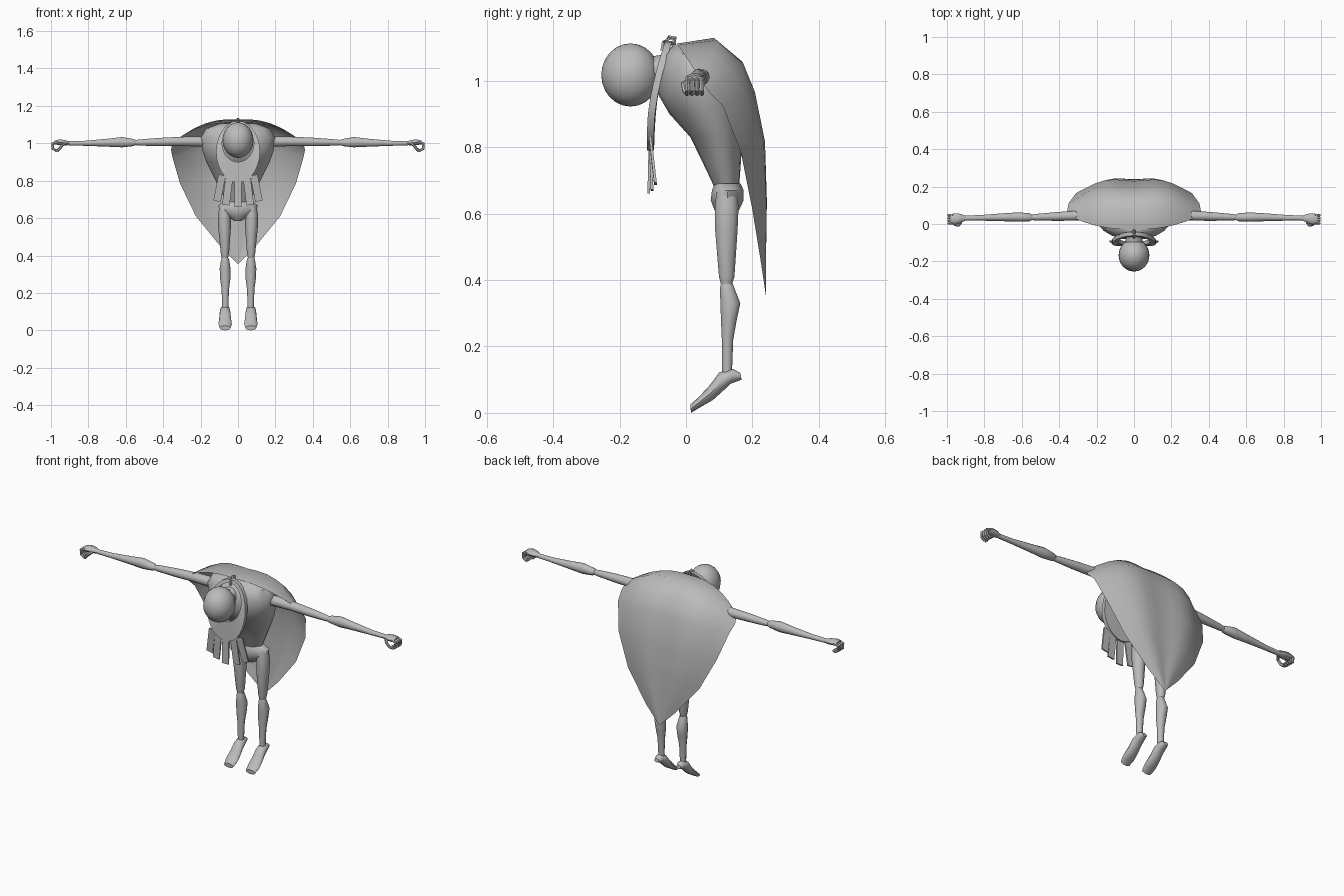
import bpy, bmesh, math
from mathutils import Vector as V

grey = bpy.data.materials.new("plain grey")
grey.diffuse_color = (0.5, 0.5, 0.5, 1)


def finish(name, bm, mirror=False, angle=40, recalc=True):
    if recalc:
        bmesh.ops.recalc_face_normals(bm, faces=bm.faces)
    me = bpy.data.meshes.new(name)
    bm.to_mesh(me)
    bm.free()
    ob = bpy.data.objects.new(name, me)
    bpy.context.collection.objects.link(ob)
    me.materials.append(grey)
    bpy.ops.object.select_all(action='DESELECT')
    bpy.context.view_layer.objects.active = ob
    ob.select_set(True)
    bpy.ops.object.shade_smooth_by_angle(angle=math.radians(angle))
    if mirror:
        m = ob.modifiers.new("mirror", 'MIRROR')
        m.use_clip = False
        m.use_mirror_merge = False
    return ob


def loft(bm, rings, n=12):
    """Skin closed elliptical rings given as (centre, u, v)."""
    loops = []
    for c, u, v in rings:
        loops.append([bm.verts.new(V(c) + V(u) * math.cos(2 * math.pi * i / n)
                                   + V(v) * math.sin(2 * math.pi * i / n)) for i in range(n)])
    for a, b in zip(loops, loops[1:]):
        for i in range(n):
            j = (i + 1) % n
            bm.faces.new((a[i], a[j], b[j], b[i]))
    bm.faces.new(loops[0])
    bm.faces.new(loops[-1])


def upright(name, secs, n=12, mirror=False):
    """Sections (z, y front, y back, x centre, x radius)."""
    bm = bmesh.new()
    loft(bm, [((x, (a + b) / 2, z), (r, 0, 0), (0, (b - a) / 2, 0)) for z, a, b, x, r in secs], n)
    return finish(name, bm, mirror)


def sideways(name, secs, n=10):
    """Sections (x, y, z, y radius, z radius), mirrored."""
    bm = bmesh.new()
    loft(bm, [((x, y, z), (0, ry, 0), (0, 0, rz)) for x, y, z, ry, rz in secs], n)
    return finish(name, bm, True)


def tube(bm, pts, r, n=6):
    pts = [V(p) for p in pts]
    rings = []
    for i, p in enumerate(pts):
        d = (pts[min(i + 1, len(pts) - 1)] - pts[max(i - 1, 0)]).normalized()
        side = V((0, 1, 0)) if abs(d.y) < 0.8 else V((0, 0, 1))
        u = d.cross(side).normalized()
        rings.append((p, u * r, d.cross(u) * r))
    loft(bm, rings, n)


# head and neck
bm = bmesh.new()
bmesh.ops.create_uvsphere(bm, u_segments=16, v_segments=12, radius=1)
bmesh.ops.scale(bm, vec=(0.083, 0.088, 0.095), verts=bm.verts)
bmesh.ops.translate(bm, vec=(0, -0.167, 1.017), verts=bm.verts)
finish("head", bm)
bm = bmesh.new()
tube(bm, [(0, -0.14, 1.02), (0, -0.03, 1.04)], 0.045, 12)
finish("neck", bm)

# stooping torso and hips
upright("torso", [(0.68, 0.085, 0.16, 0, 0.06), (0.75, 0.052, 0.165, 0, 0.095),
                  (0.83, 0.013, 0.17, 0, 0.135), (0.90, -0.05, 0.175, 0, 0.17),
                  (0.96, -0.085, 0.17, 0, 0.19), (1.03, -0.085, 0.15, 0, 0.2),
                  (1.08, -0.068, 0.11, 0, 0.17), (1.105, -0.04, 0.07, 0, 0.1)], 20)
upright("hips", [(0.69, 0.085, 0.165, 0, 0.075), (0.67, 0.077, 0.175, 0, 0.105),
                 (0.64, 0.073, 0.175, 0, 0.1), (0.61, 0.085, 0.16, 0, 0.055),
                 (0.585, 0.105, 0.145, 0, 0.02)], 14)

# legs
upright("thigh", [(0.665, 0.09, 0.155, 0.07, 0.028), (0.62, 0.085, 0.16, 0.073, 0.034),
                  (0.55, 0.086, 0.157, 0.072, 0.034), (0.41, 0.098, 0.147, 0.07, 0.022),
                  (0.388, 0.104, 0.14, 0.07, 0.017)], 10, True)
upright("shin", [(0.388, 0.104, 0.142, 0.069, 0.018), (0.375, 0.101, 0.147, 0.069, 0.022),
                 (0.33, 0.102, 0.165, 0.069, 0.029), (0.28, 0.104, 0.154, 0.068, 0.028),
                 (0.22, 0.107, 0.143, 0.068, 0.02), (0.12, 0.108, 0.139, 0.068, 0.016)], 10, True)
bm = bmesh.new()
rings = []
for ty, tz, by, bz, r in [(0.164, 0.12, 0.167, 0.1, 0.014), (0.14, 0.133, 0.135, 0.088, 0.026),
                          (0.10, 0.122, 0.107, 0.062, 0.029), (0.072, 0.084, 0.08, 0.038, 0.032),
                          (0.04, 0.049, 0.045, 0.018, 0.036), (0.013, 0.025, 0.015, 0.0, 0.029)]:
    rings.append(((0.069, (ty + by) / 2, (tz + bz) / 2), (r, 0, 0), (0, (ty - by) / 2, (tz - bz) / 2)))
loft(bm, rings, 12)
finish("foot", bm, True)

# arms held straight out
sideways("upper_arm", [(0.15, 0.045, 1.01, 0.03, 0.03), (0.3, 0.045, 1.01, 0.027, 0.026),
                       (0.42, 0.04, 1.007, 0.023, 0.023), (0.53, 0.036, 1.004, 0.017, 0.017),
                       (0.56, 0.035, 1.003, 0.012, 0.012)])
sideways("forearm", [(0.545, 0.035, 1.004, 0.014, 0.014), (0.56, 0.036, 1.004, 0.022, 0.02),
                     (0.62, 0.037, 1.006, 0.025, 0.029), (0.7, 0.036, 1.003, 0.021, 0.022),
                     (0.82, 0.033, 1.0, 0.015, 0.014), (0.91, 0.031, 1.0, 0.013, 0.012)])
sideways("palm", [(0.9, 0.031, 1.0, 0.012, 0.01), (0.925, 0.03, 1.003, 0.024, 0.015),
                  (0.955, 0.027, 1.006, 0.03, 0.016), (0.98, 0.026, 1.004, 0.027, 0.011)])
bm = bmesh.new()
for i in range(4):
    y = 0.004 + i * 0.0145
    tube(bm, [(0.965, y, 1.008), (0.992, y, 0.998), (0.99, y, 0.972),
              (0.972, y, 0.961), (0.96, y, 0.969)], 0.0075)
tube(bm, [(0.925, 0.01, 1.0), (0.94, -0.008, 0.99), (0.955, -0.004, 0.97), (0.965, 0.006, 0.96)], 0.008)
finish("fingers", bm, True)

# cape: rows (y mid, z mid, half width, y edge, z edge)
rows = [(-0.03, 1.11, 0.33, 0.035, 1.02), (0.08, 1.128, 0.35, 0.045, 1.0),
        (0.165, 1.06, 0.358, 0.07, 0.965), (0.2, 0.97, 0.35, 0.11, 0.925),
        (0.23, 0.82, 0.31, 0.165, 0.785), (0.237, 0.64, 0.225, 0.2, 0.61),
        (0.238, 0.48, 0.095, 0.226, 0.45), (0.24, 0.355, 0.002, 0.24, 0.356)]
bm = bmesh.new()
N = 12
grid = []
for k, (yc, zc, w, ye, ze) in enumerate(rows):
    row = []
    for i in range(N + 1):
        t = 2 * i / N - 1
        a = abs(t)
        bump = 0.02 * math.sin(math.pi * a) ** 2 * (w / 0.36) * (k > 0)
        row.append(bm.verts.new((w * t, yc + (ye - yc) * a ** 2.3 + bump,
                                 zc + (ze - zc) * a ** 2.2 + (0.006 * math.sin(math.pi * a) if k < 2 else 0))))
    grid.append(row)
for a, b in zip(grid, grid[1:]):
    for i in range(N):
        bm.faces.new((a[i], b[i], b[i + 1], a[i + 1]))
finish("cape", bm, angle=60, recalc=False)


# collar ring hanging around the neck, widest at the bottom
def collar_y(z):
    return -0.108 + 0.055 * max(0, (z - 0.86) / 0.26) ** 1.6


bm = bmesh.new()
M = 28
loops = []
for i in range(M):
    a = 2 * math.pi * i / M
    xo, zo = 0.117 * math.sin(a), 0.955 + 0.165 * math.cos(a)
    xi, zi = 0.085 * math.sin(a), 1.0 + 0.1 * math.cos(a)
    loops.append([bm.verts.new((x, collar_y(z) + d, z))
                  for x, z, d in ((xo, zo, -0.009), (xi, zi, -0.009), (xi, zi, 0.012), (xo, zo, 0.012))])
for i in range(M):
    a, b = loops[i], loops[(i + 1) % M]
    for j in range(4):
        k = (j + 1) % 4
        bm.faces.new((a[j], b[j], b[k], a[k]))
finish("collar", bm)

# hanging strips under the collar
bm = bmesh.new()
for x0, x1, z1, y1 in [(-0.085, -0.112, 0.69, -0.092), (-0.045, -0.065, 0.67, -0.102),
                       (0, 0, 0.66, -0.112), (0.045, 0.065, 0.67, -0.102), (0.085, 0.112, 0.69, -0.092)]:
    top, end = V((x0, -0.108, 0.83)), V((x1, y1, z1))
    d = (end - top).normalized()
    side = V((-d.z, 0, d.x)).normalized() * 0.02
    vs = [[bm.verts.new(p + side * s + V((0, t, 0))) for s, t in ((-1, -0.004), (1, -0.004), (1, 0.004), (-1, 0.004))]
          for p in (top, end)]
    for j in range(4):
        k = (j + 1) % 4
        bm.faces.new((vs[0][j], vs[0][k], vs[1][k], vs[1][j]))
    bm.faces.new(vs[0])
    bm.faces.new(vs[1])
finish("collar_strips", bm, angle=20)

# tied loop at the nape
bm = bmesh.new()
tube(bm, [(0, -0.07, 1.09), (0, -0.066, 1.115), (0, -0.05, 1.13), (0, -0.034, 1.128),
          (0, -0.036, 1.112), (0, -0.055, 1.105)], 0.008)
finish("collar_tie", bm)
